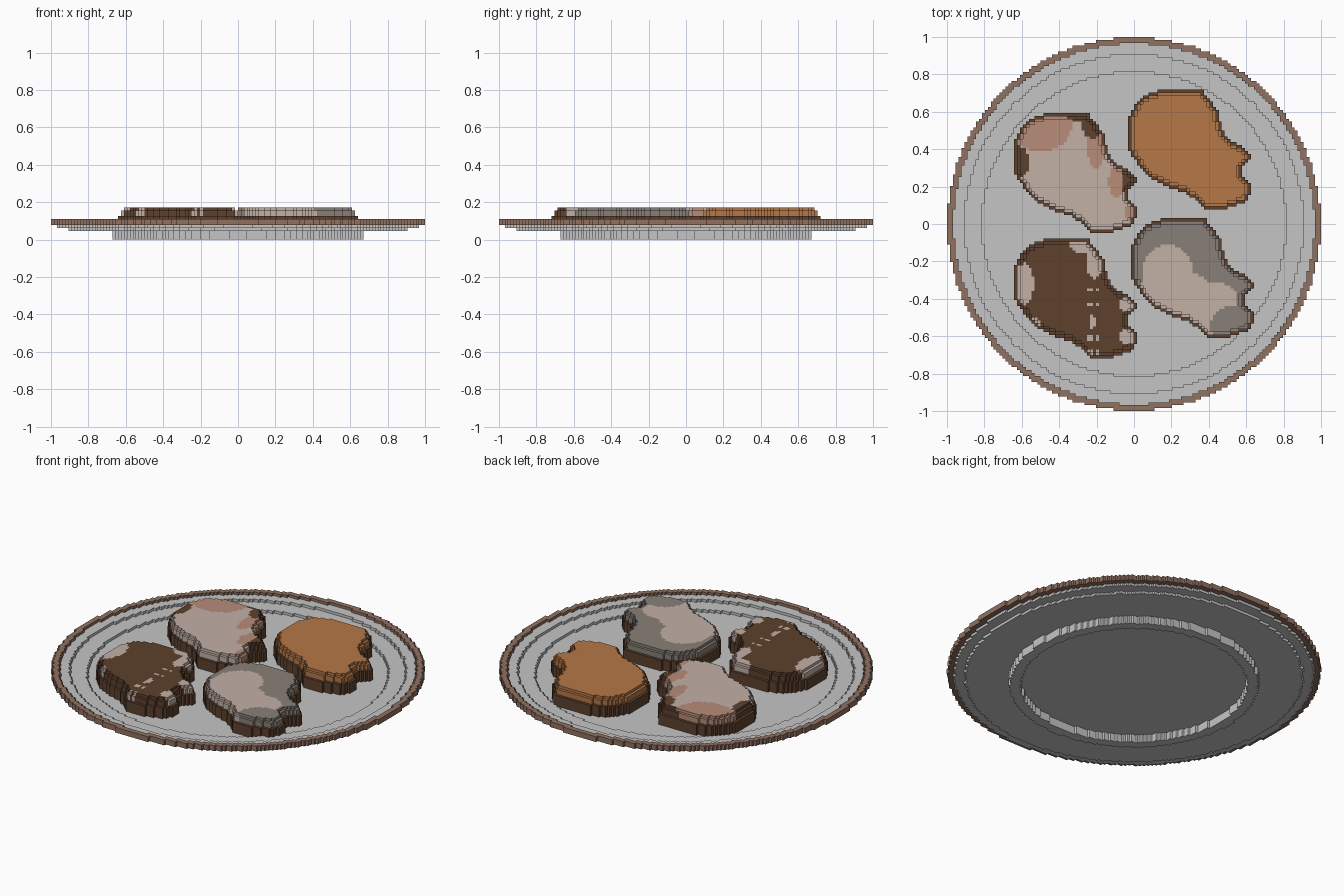
import bpy
import math

cube = bpy.data.objects.get("Cube")
if cube:
    bpy.data.objects.remove(cube)

V = 1 / 64  # block size


# ---- materials -------------------------------------------------------------
def linear(c):
    c /= 255
    return c / 12.92 if c <= 0.04045 else ((c + 0.055) / 1.055) ** 2.4


def make_material(name, rgb):
    colour = (*[linear(c) for c in rgb], 1)
    mat = bpy.data.materials.new(name)
    mat.use_nodes = True
    mat.diffuse_color = colour
    bsdf = mat.node_tree.nodes["Principled BSDF"]
    bsdf.inputs["Base Color"].default_value = colour
    bsdf.inputs["Roughness"].default_value = 0.8
    return mat


MATS = {
    "plate": make_material("plate grey", (197, 197, 197)),
    "rim": make_material("rim brown", (144, 113, 97)),
    "dark": make_material("chocolate brown", (93, 65, 45)),
    "cream": make_material("cream icing", (194, 176, 166)),
    "pink": make_material("pink icing", (184, 140, 121)),
    "orange": make_material("orange icing", (181, 119, 71)),
    "grey": make_material("grey icing", (137, 128, 120)),
}

# ---- block shell: outer faces of a dictionary {cell: colour} ------------------
SIDES = [
    ((1, 0, 0), [(1, 0, 0), (1, 1, 0), (1, 1, 1), (1, 0, 1)]),
    ((-1, 0, 0), [(0, 1, 0), (0, 0, 0), (0, 0, 1), (0, 1, 1)]),
    ((0, 1, 0), [(1, 1, 0), (0, 1, 0), (0, 1, 1), (1, 1, 1)]),
    ((0, -1, 0), [(0, 0, 0), (1, 0, 0), (1, 0, 1), (0, 0, 1)]),
    ((0, 0, 1), [(0, 0, 1), (1, 0, 1), (1, 1, 1), (0, 1, 1)]),
    ((0, 0, -1), [(0, 1, 0), (1, 1, 0), (1, 0, 0), (0, 0, 0)]),
]


def build_blocks(name, cells):
    index, faces, slots = {}, [], []
    names = sorted(set(cells.values()))
    for (i, j, k), colour in cells.items():
        for (dx, dy, dz), corners in SIDES:
            if (i + dx, j + dy, k + dz) in cells:
                continue
            faces.append([index.setdefault((i + a, j + b, k + c), len(index))
                          for a, b, c in corners])
            slots.append(names.index(colour))
    mesh = bpy.data.meshes.new(name)
    mesh.from_pydata([(x * V, y * V, z * V) for x, y, z in index], [], faces)
    for n in names:
        mesh.materials.append(MATS[n])
    mesh.polygons.foreach_set("material_index", slots)
    mesh.update()
    obj = bpy.data.objects.new(name, mesh)
    bpy.context.collection.objects.link(obj)
    return obj


def ring(cells, layers, inner, outer, colour):
    for i in range(-64, 64):
        for j in range(-64, 64):
            if inner <= math.hypot(i + 0.5, j + 0.5) < outer:
                for k in layers:
                    cells[i, j, k] = colour


# ---- plate: foot ring, floor, two inner steps, rim ---------------------------
plate = {}
ring(plate, range(0, 3), 39, 42.6, "plate")
ring(plate, [3], 0, 58, "plate")
ring(plate, [4], 52, 61.7, "plate")
ring(plate, [5], 58, 61.7, "plate")
build_blocks("plate", plate)

rim = {}
ring(rim, [5, 6], 61.7, 63.9, "rim")
build_blocks("plate_rim", rim)

# ---- cookies: a round head with two ears -------------------------------------
OUTLINE = [
    (.14, .72), (.36, .72), (.40, .67), (.45, .60), (.465, .52), (.50, .45),
    (.58, .415), (.625, .375), (.62, .34), (.58, .30), (.58, .25), (.625, .21),
    (.625, .17), (.60, .12), (.50, .085), (.38, .08), (.33, .13), (.27, .17),
    (.19, .19), (.10, .24), (.03, .31), (-.035, .40), (-.035, .56), (.01, .65),
    (.07, .69),
]


def inside(x, y):
    hit = False
    for (x1, y1), (x2, y2) in zip(OUTLINE, OUTLINE[1:] + OUTLINE[:1]):
        if (y1 > y) != (y2 > y) and x < x1 + (y - y1) * (x2 - x1) / (y2 - y1):
            hit = not hit
    return hit


def shrink(area):
    return {(i, j) for i, j in area
            if {(i + 1, j), (i - 1, j), (i, j + 1), (i, j - 1)} <= area}


BODY = {(i, j) for i in range(-4, 42) for j in range(3, 48)
        if inside((i + 0.5) * V, (j + 0.5) * V)}
STEP1 = shrink(BODY)
STEP2 = shrink(STEP1)
LAYERS = [BODY] * 4 + [STEP1] * 2 + [STEP2]  # dough, then rounded icing


def cookie(name, di, dj, icing, patches=()):
    """Patches are ellipses (colour, x, y, rx, ry); later ones win."""
    cells = {}
    for n, area in enumerate(LAYERS):
        for i, j in area:
            x, y = (i + di + 0.5) * V, (j + dj + 0.5) * V
            colour = icing if n >= 4 else "dark"
            if n >= 4:
                for c, cx, cy, rx, ry in patches:
                    if ((x - cx) / rx) ** 2 + ((y - cy) / ry) ** 2 < 1:
                        colour = c
            cells[i + di, j + dj, n + 4] = colour
    build_blocks(name, cells)


cookie("orange_cookie", 0, 0, "orange")

cookie("grey_cookie", 1, -44, "grey", [
    ("cream", .18, -.29, .14, .18),
    ("cream", .10, -.39, .12, .09),
    ("cream", .28, -.42, .17, .16),
    ("cream", .42, -.40, .13, .09),
    ("cream", .35, -.54, .09, .09),
    ("grey", .52, -.55, .11, .11),
])

cookie("pink_cookie", -39, -8, "cream", [
    ("pink", -.50, .53, .17, .14),
    ("pink", -.20, .42, .05, .12),
    ("dark", -.29, .60, .08, .05),
    ("dark", -.22, .53, .06, .07),
    ("dark", -.63, .33, .07, .09),
    ("pink", -.09, .23, .045, .09),
    ("dark", -.02, .23, .05, .08),
    ("pink", -.01, .06, .04, .04),
])

face_marks = [("cream", x, y, .014, .014)
              for x in (-.235, -.195) for y in (-.35, -.43, -.61, -.69)]
cookie("chocolate_cookie", -39, -51, "dark", [
    ("cream", -.59, -.32, .055, .11),
    ("cream", -.54, -.53, .04, .03),
    ("cream", -.28, -.11, .06, .05),
    ("cream", -.21, -.20, .045, .09),
    ("cream", -.03, -.43, .045, .045),
    ("cream", -.03, -.60, .045, .045),
    ("cream", -.225, -.52, .017, .04),
] + face_marks)
